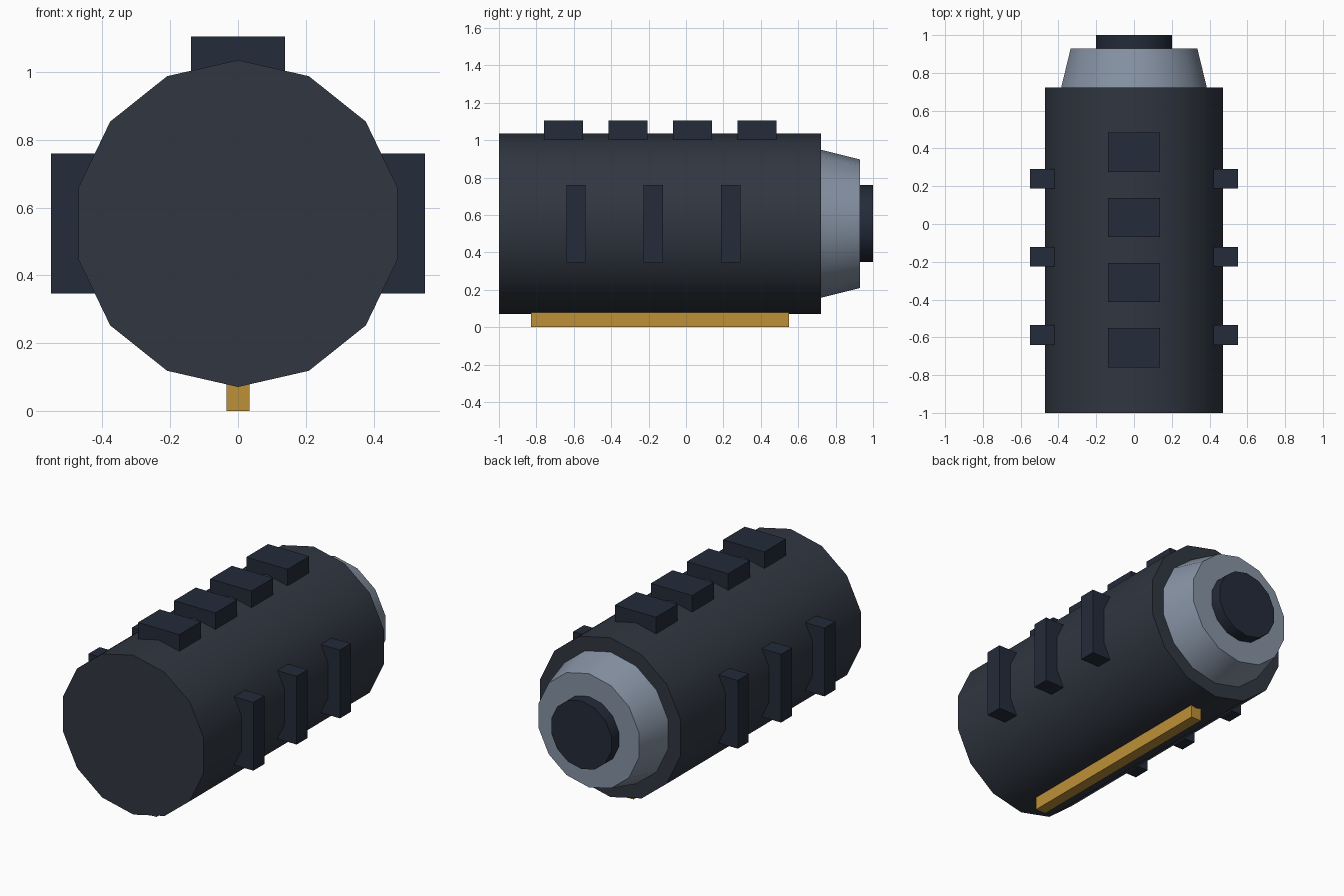
import bpy, bmesh, math
from mathutils import Matrix

if "Cube" in bpy.data.objects:
    bpy.data.objects.remove(bpy.data.objects["Cube"])

AXIS_Z = 0.553
SIDES = 14


def material(name, rgb):
    m = bpy.data.materials.new(name)
    m.diffuse_color = (*rgb, 1)
    m.use_nodes = True
    m.node_tree.nodes["Principled BSDF"].inputs["Base Color"].default_value = m.diffuse_color
    return m


DARK = material("dark_grey", (0.03, 0.037, 0.052))
NAVY = material("navy", (0.017, 0.024, 0.041))
STEEL = material("steel", (0.24, 0.29, 0.37))
GOLD = material("gold", (0.51, 0.28, 0.038))


def add_object(name, bm, mat):
    mesh = bpy.data.meshes.new(name)
    bm.to_mesh(mesh)
    bm.free()
    mesh.materials.append(mat)
    obj = bpy.data.objects.new(name, mesh)
    bpy.context.collection.objects.link(obj)
    return obj


def barrel(name, y0, y1, r0, r1, mat):
    """Capped, smooth-sided frustum along y."""
    bm = bmesh.new()
    place = Matrix.Translation((0, (y0 + y1) / 2, AXIS_Z)) @ Matrix.Rotation(-math.pi / 2, 4, 'X')
    bmesh.ops.create_cone(bm, cap_ends=True, segments=SIDES, radius1=r0, radius2=r1,
                          depth=y1 - y0, matrix=place)
    obj = add_object(name, bm, mat)
    bpy.ops.object.select_all(action='DESELECT')
    obj.select_set(True)
    bpy.context.view_layer.objects.active = obj
    bpy.ops.object.shade_smooth_by_angle(angle=math.radians(30))


def box(name, centre, size, mat):
    bm = bmesh.new()
    bmesh.ops.create_cube(bm, size=1, matrix=Matrix.Translation(centre) @ Matrix.Diagonal((*size, 1)))
    add_object(name, bm, mat)


# Main body, tapered collar and end cap
barrel("body", -1.0, 0.722, 0.482, 0.482, DARK)
barrel("collar", 0.72, 0.929, 0.396, 0.344, STEEL)
barrel("end_cap", 0.92, 1.0, 0.206, 0.206, NAVY)

# Row of blocks along the top
for i in range(4):
    box(f"top_block_{i + 1}", (0, -0.655 + 0.345 * i, 1.035), (0.276, 0.207, 0.138), NAVY)

# Upright ribs on both sides
for side, x in (("left", -0.482), ("right", 0.482)):
    for i in range(3):
        box(f"{side}_rib_{i + 1}", (x, -0.588 + 0.414 * i, AXIS_Z), (0.138, 0.104, 0.413), NAVY)

# Gold strip underneath
box("bottom_strip", (0, -0.139, 0.05), (0.069, 1.379, 0.10), GOLD)
